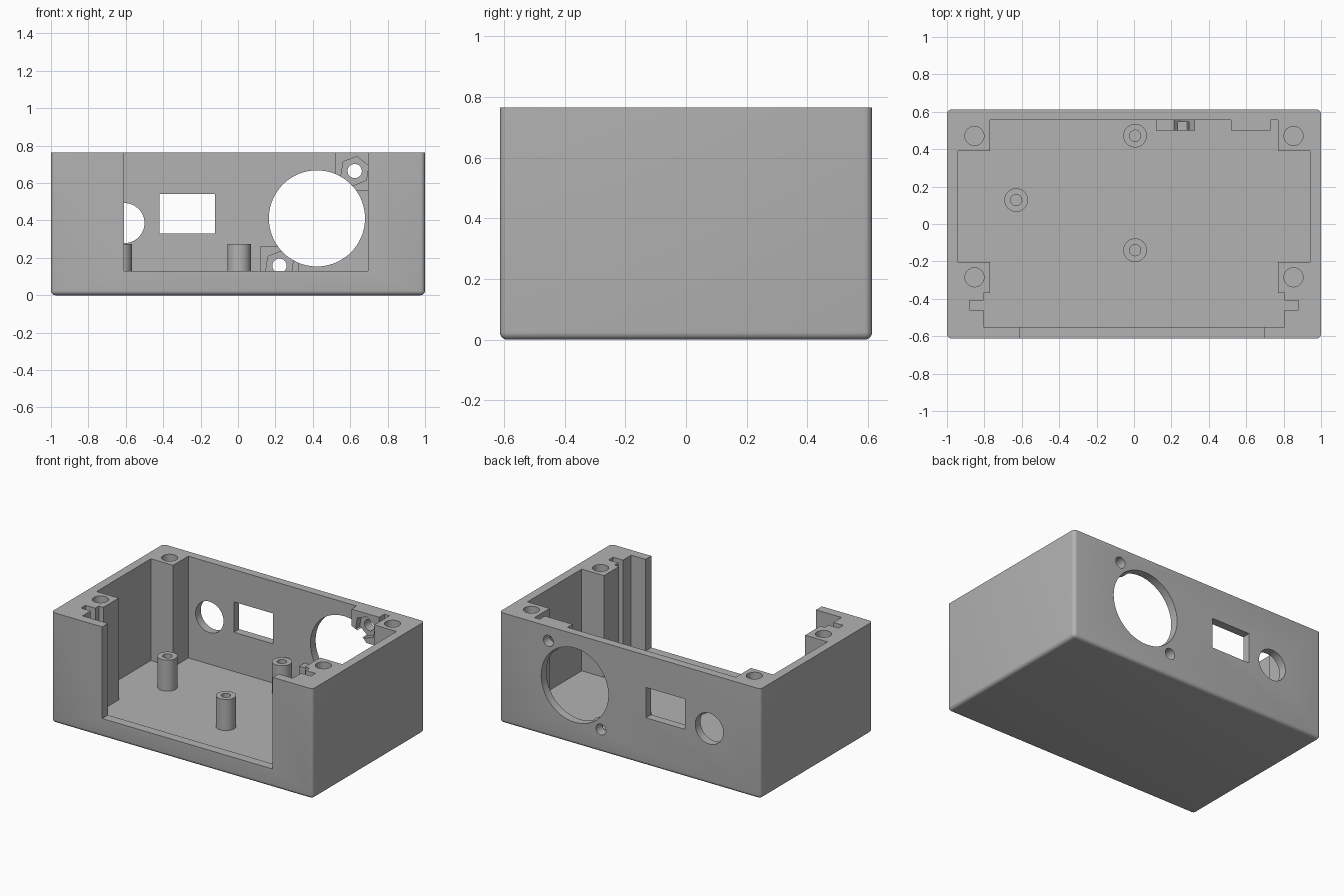
import bpy, bmesh, math
from mathutils import Matrix

if "Cube" in bpy.data.objects:
    bpy.data.objects.remove(bpy.data.objects["Cube"], do_unlink=True)

W, D, H, FLOOR = 1.0, 0.613, 0.764, 0.06

grey = bpy.data.materials.new("plain grey plastic")
grey.use_nodes = True
colour = (0.45, 0.45, 0.45, 1)
grey.diffuse_color = colour
grey.node_tree.nodes["Principled BSDF"].inputs["Base Color"].default_value = colour


def finish(bm, name):
    bmesh.ops.recalc_face_normals(bm, faces=bm.faces)
    mesh = bpy.data.meshes.new(name)
    bm.to_mesh(mesh)
    bm.free()
    mesh.materials.append(grey)
    obj = bpy.data.objects.new(name, mesh)
    bpy.context.collection.objects.link(obj)
    return obj


def prism(name, outline, z0, z1):
    bm = bmesh.new()
    face = bm.faces.new([bm.verts.new((x, y, z0)) for x, y in outline])
    top = bmesh.ops.extrude_face_region(bm, geom=[face])["geom"]
    verts = [v for v in top if isinstance(v, bmesh.types.BMVert)]
    bmesh.ops.translate(bm, verts=verts, vec=(0, 0, z1 - z0))
    return finish(bm, name)


def block(name, x0, x1, y0, y1, z0, z1):
    return prism(name, [(x0, y0), (x1, y0), (x1, y1), (x0, y1)], z0, z1)


def circle(x, y, r, sides=48, turn=0):
    angles = [turn + math.tau * i / sides for i in range(sides)]
    return [(x + r * math.cos(a), y + r * math.sin(a)) for a in angles]


def back_prism(name, outline, y0, y1):
    # Outline given as (x, z), extruded along y
    obj = prism(name, outline, -y1, -y0)
    obj.data.transform(Matrix.Rotation(math.pi / 2, 4, "X"))
    return obj


def combine(target, tool, operation="DIFFERENCE"):
    mod = target.modifiers.new("combine", "BOOLEAN")
    mod.operation, mod.solver, mod.object = operation, "EXACT", tool
    bpy.context.view_layer.objects.active = target
    bpy.ops.object.modifier_apply(modifier=mod.name)
    bpy.data.objects.remove(tool, do_unlink=True)


def smooth(obj):
    bpy.ops.object.select_all(action="DESELECT")
    obj.select_set(True)
    bpy.context.view_layer.objects.active = obj
    bpy.ops.object.shade_smooth_by_angle(angle=math.radians(30))


# Outer shell, rounded everywhere except the open rim
case = block("enclosure", -W, W, -D, D, 0, H)
bm = bmesh.new()
bm.from_mesh(case.data)
edges = [e for e in bm.edges if min(v.co.z for v in e.verts) < 0.01]
bmesh.ops.bevel(bm, geom=edges, offset=0.025, segments=5, profile=0.5, affect="EDGES")
bm.to_mesh(case.data)
bm.free()

# Cavity leaves corner pillars and the front panel slots
half = [(0.77, 0.556), (0.77, 0.39), (0.94, 0.39), (0.94, -0.203),
        (0.77, -0.203), (0.77, -0.37), (0.805, -0.37), (0.805, -0.41),
        (0.88, -0.41), (0.88, -0.46), (0.805, -0.46), (0.805, -0.55)]
combine(case, prism("cavity", half + [(-x, y) for x, y in reversed(half)], FLOOR, 1))

# Front opening above a low lip
combine(case, block("front_opening", -0.61, 0.695, -0.7, -0.53, 0.13, 1))

# Nut bosses inside the back wall
nuts = [(0.624, 0.664), (0.222, 0.158)]
combine(case, block("upper_boss", 0.518, 0.73, 0.5, 0.58, 0.56, H), "UNION")
combine(case, block("lower_boss", 0.118, 0.326, 0.5, 0.58, 0.03, 0.262), "UNION")

# Back wall ports
speaker = (0.422, 0.411)
combine(case, back_prism("large_port", circle(*speaker, 0.257, 72), 0.4, 0.7))
combine(case, back_prism("small_port", circle(-0.607, 0.386, 0.107), 0.4, 0.7))
combine(case, block("square_port", -0.42, -0.122, 0.4, 0.7, 0.331, 0.541))
for x, z in nuts:
    turn = math.atan2(speaker[1] - z, speaker[0] - x) + math.pi / 6
    combine(case, back_prism("nut_pocket", circle(x, z, 0.079, 6, turn), 0.45, 0.545))
    combine(case, back_prism("bolt_hole", circle(x, z, 0.038, 32), 0.4, 0.7))

# Screw holes in the pillars
for x in (-0.853, 0.853):
    for y in (0.471, -0.285):
        combine(case, prism("screw_hole", circle(x, y, 0.051, 32), 0.3, 1))
smooth(case)

# Board standoffs
for name, x, y in (("standoff_right", -0.63, 0.128), ("standoff_back", 0.006, 0.472),
                   ("standoff_front", 0.006, -0.14)):
    post = prism(name, circle(x, y, 0.063), FLOOR - 0.01, 0.275)
    combine(post, prism("bore", circle(x, y, 0.03, 32), 0, 1))
    smooth(post)
